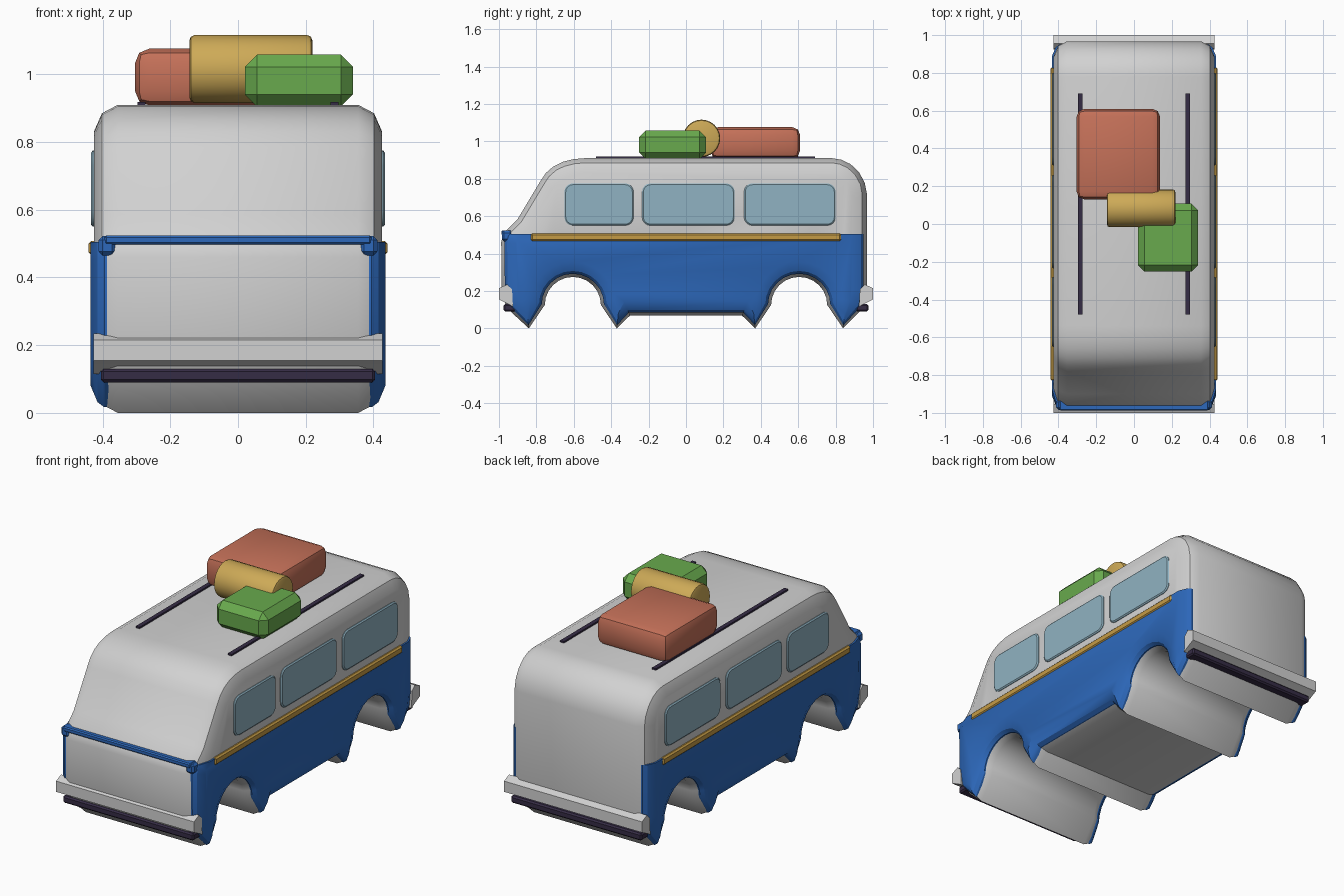
import bpy, bmesh, math
from mathutils import Vector, Matrix

if "Cube" in bpy.data.objects:
    bpy.data.objects.remove(bpy.data.objects["Cube"])


def material(name, rgb):
    m = bpy.data.materials.new(name)
    m.diffuse_color = (*rgb, 1)
    m.use_nodes = True
    m.node_tree.nodes["Principled BSDF"].inputs["Base Color"].default_value = m.diffuse_color
    return m


WHITE = material("off_white", (0.64, 0.64, 0.64))
BLUE = material("blue_paint", (0.026, 0.14, 0.50))
TRIM = material("gold_trim", (0.56, 0.33, 0.06))
GLASS = material("pale_glass", (0.28, 0.45, 0.54))
DARK = material("dark_purple", (0.036, 0.025, 0.06))
RED = material("clay_red", (0.56, 0.165, 0.10))
TAN = material("tan", (0.61, 0.40, 0.095))
GREEN = material("green", (0.14, 0.40, 0.075))


def finish(name, bm, mat, angle=30):
    bmesh.ops.recalc_face_normals(bm, faces=bm.faces[:])
    me = bpy.data.meshes.new(name)
    bm.to_mesh(me)
    bm.free()
    me.materials.append(mat)
    ob = bpy.data.objects.new(name, me)
    bpy.context.collection.objects.link(ob)
    bpy.ops.object.select_all(action='DESELECT')
    ob.select_set(True)
    bpy.context.view_layer.objects.active = ob
    bpy.ops.object.shade_smooth_by_angle(angle=math.radians(angle))
    return ob


def box(name, mat, x, y, z, bevel=0, segments=1, angle=30):
    bm = bmesh.new()
    size = [b - a for a, b in (x, y, z)]
    mid = [(a + b) / 2 for a, b in (x, y, z)]
    bmesh.ops.create_cube(bm, size=1, matrix=Matrix.Translation(mid) @ Matrix.Diagonal((*size, 1)))
    if bevel:
        bmesh.ops.bevel(bm, geom=bm.edges[:], offset=bevel, segments=segments,
                        profile=0.5, affect='EDGES')
    return finish(name, bm, mat, angle)


def inset(points, d):
    """Move every point of a counter-clockwise (y, z) outline inwards by d."""
    out = []
    for i, p in enumerate(points):
        a = (p - points[i - 1]).normalized()
        b = (points[(i + 1) % len(points)] - p).normalized()
        t = (a + b)
        n = Vector((-t.y, t.x)).normalized()
        out.append(p + n * d)
    return out


def loft(points, sections):
    """Skin mirrored (inset, x) sections of the outline across the width."""
    bm = bmesh.new()
    full = [(d, -x) for d, x in reversed(sections)] + list(sections)
    rings = [[bm.verts.new((x, p.x, p.y)) for p in inset(points, d)] for d, x in full]
    n = len(points)
    for r, s in zip(rings, rings[1:]):
        for i in range(n):
            bm.faces.new((r[i], r[(i + 1) % n], s[(i + 1) % n], s[i]))
    bm.faces.new(rings[0])
    bm.faces.new(rings[-1])
    return bm


def arch(c):
    pts = [(c - 0.235, 0)]
    for i in range(13):
        a = math.pi * (1 - i / 12)
        pts.append((c + 0.15 * math.cos(a), 0.125 + 0.15 * math.sin(a)))
    return pts + [(c + 0.235, 0)]


# Side outline of the van, counter-clockwise seen from the right
outline = [(-0.985, 0.2), (-0.96, 0.11)] + arch(-0.605)
outline += [(-0.30, 0.068), (0.30, 0.068)] + arch(0.605)
outline += [(0.95, 0.11), (0.967, 0.2), (0.967, 0.72), (0.955, 0.78), (0.925, 0.835),
            (0.88, 0.878), (0.83, 0.902), (0.78, 0.91), (-0.54, 0.91), (-0.60, 0.905),
            (-0.66, 0.89), (-0.71, 0.865), (-0.75, 0.83), (-0.78, 0.785),
            (-0.90, 0.585), (-0.975, 0.51), (-0.988, 0.46)]
outline = [Vector(p) for p in outline]

# White body with a two-step rounded shoulder
finish("body", loft(outline, [(0, 0.355), (0.025, 0.402), (0.08, 0.426)]), WHITE)

# Blue lower shell, cut off at the belt line
bm = loft(outline, [(0.017, 0.395), (0.032, 0.415), (0.08, 0.435)])
cut = bmesh.ops.bisect_plane(bm, geom=bm.verts[:] + bm.edges[:] + bm.faces[:],
                             plane_co=(0, 0, 0.505), plane_no=(0, 0, 1), clear_outer=True)
bmesh.ops.holes_fill(bm, edges=[e for e in cut["geom_cut"] if isinstance(e, bmesh.types.BMEdge)])
finish("lower_panels", bm, BLUE)

# Blue band across the nose
box("front_band", BLUE, (-0.395, 0.395), (-0.987, -0.93), (0.497, 0.524), 0.006)
for s in (-1, 1):
    box("front_band_corner", BLUE, sorted((s * 0.36, s * 0.412)), (-0.984, -0.93),
        (0.465, 0.522), 0.012)

# Bumpers with a dark strip below, front and back
for s, end in ((-1, "front"), (1, "back")):
    bm = bmesh.new()
    sec = [(1.0, 0.155), (1.0, 0.215), (0.955, 0.235), (0.93, 0.21), (0.925, 0.115), (0.95, 0.13)]
    rings = [[bm.verts.new((x, s * y, z)) for y, z in sec] for x in (-0.427, 0.427)]
    n = len(sec)
    for i in range(n):
        j = (i + 1) % n
        bm.faces.new((rings[0][i], rings[0][j], rings[1][j], rings[1][i]))
    for r in rings:
        bm.faces.new(r)
    finish(end + "_bumper", bm, WHITE)
    box(end + "_bumper_strip", DARK, (-0.405, 0.405), sorted((s * 0.91, s * 0.975)),
        (0.09, 0.13), 0.008)


def window(name, side, y0, y1, z0=0.55, z1=0.775, r=0.045):
    """Rounded plate with a softened rim."""
    bm = bmesh.new()
    rings = []
    for x, d in ((0.42, 0), (0.429, 0), (0.4345, 0.007)):
        ring = []
        for k, (cy, cz) in enumerate(((y1 - r, z1 - r), (y0 + r, z1 - r),
                                      (y0 + r, z0 + r), (y1 - r, z0 + r))):
            for i in range(5):
                a = math.pi / 2 * (k + i / 4)
                ring.append(bm.verts.new((side * x, cy + (r - d) * math.cos(a),
                                          cz + (r - d) * math.sin(a))))
        rings.append(ring)
    n = len(rings[0])
    for p, q in zip(rings, rings[1:]):
        for i in range(n):
            bm.faces.new((p[i], p[(i + 1) % n], q[(i + 1) % n], q[i]))
    bm.faces.new(rings[0])
    bm.faces.new(rings[-1])
    finish(name, bm, GLASS)


# Windows, belt trim and roof rails on both sides
for s, side in ((-1, "left"), (1, "right")):
    for pos, y0, y1 in (("front", -0.65, -0.28), ("middle", -0.235, 0.26), ("rear", 0.31, 0.80)):
        window(side + "_" + pos + "_window", s, y0, y1)
    box(side + "_belt_trim", TRIM, sorted((s * 0.415, s * 0.441)), (-0.83, 0.83),
        (0.466, 0.508), 0.008)
    box(side + "_roof_rail", DARK, sorted((s * 0.273, s * 0.297)), (-0.48, 0.69), (0.9, 0.919))

# Luggage on the roof
box("red_suitcase", RED, (-0.304, 0.138), (0.13, 0.61), (0.908, 1.076), 0.042, 2)
box("green_bag", GREEN, (0.02, 0.34), (-0.252, 0.108), (0.905, 1.058), 0.036, 1, 20)

# Bedroll lying across the roof
bm = bmesh.new()
bmesh.ops.create_cone(bm, cap_ends=True, segments=24, radius1=0.1, radius2=0.1, depth=0.363,
                      matrix=Matrix.Translation((0.038, 0.083, 1.016))
                      @ Matrix.Rotation(math.pi / 2, 4, 'Y'))
rims = [e for e in bm.edges if abs(e.verts[0].co.x - e.verts[1].co.x) < 1e-4]
bmesh.ops.bevel(bm, geom=rims, offset=0.015, segments=2, profile=0.5, affect='EDGES')
finish("bedroll", bm, TAN)
